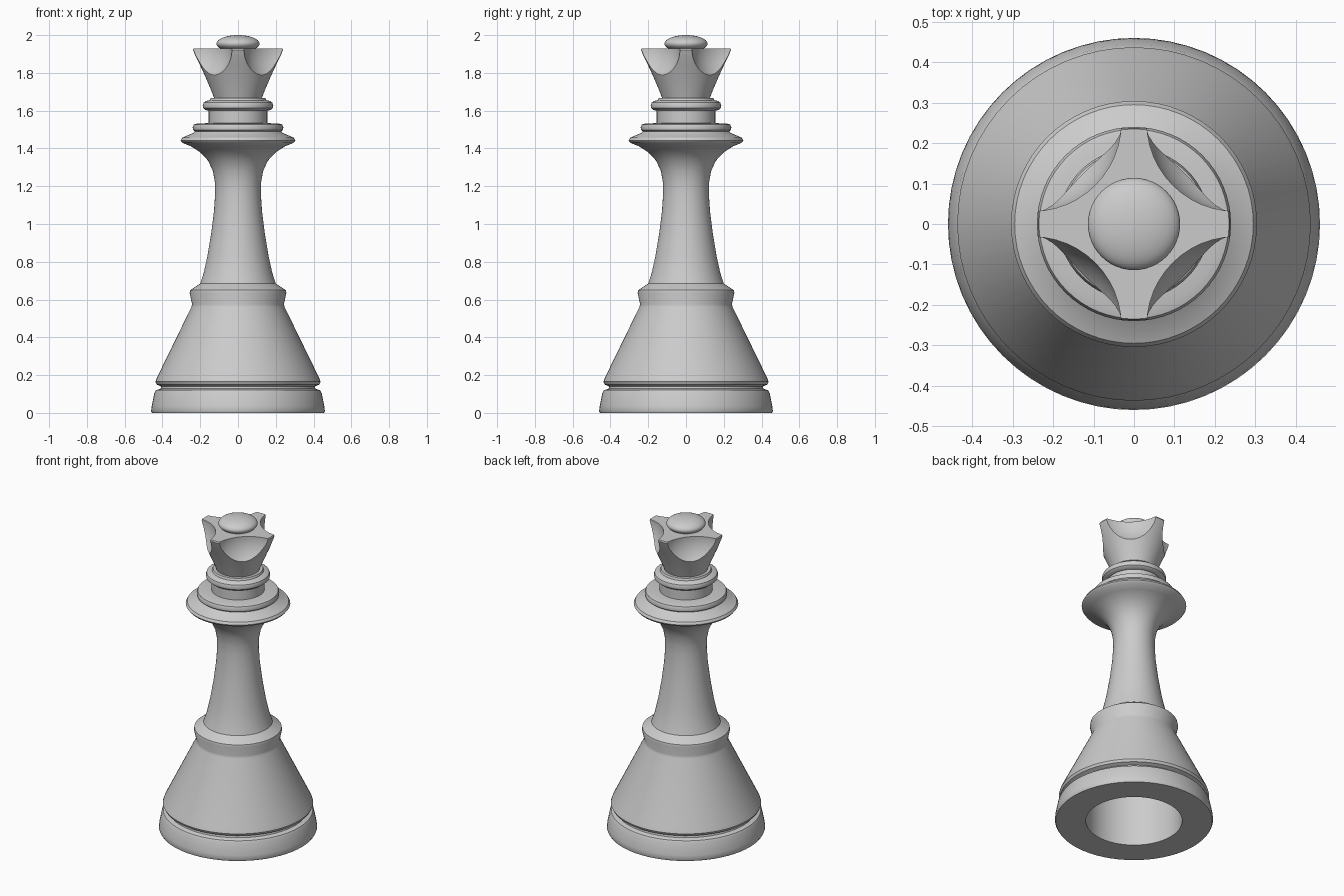
import bpy, bmesh, math

if "Cube" in bpy.data.objects:
    bpy.data.objects.remove(bpy.data.objects["Cube"])

SEGMENTS = 64


def finish(obj, angle=35):
    bpy.ops.object.select_all(action='DESELECT')
    obj.select_set(True)
    bpy.context.view_layer.objects.active = obj
    bpy.ops.object.shade_smooth_by_angle(angle=math.radians(angle))


def lathe(name, profile):
    """Spin an (r, z) profile around z; r = 0 ends close on the axis."""
    bm = bmesh.new()
    verts = [bm.verts.new((r, 0, z)) for r, z in profile]
    edges = [bm.edges.new(pair) for pair in zip(verts, verts[1:])]
    bmesh.ops.spin(bm, geom=verts + edges, cent=(0, 0, 0), axis=(0, 0, 1),
                   angle=math.tau, steps=SEGMENTS, use_duplicate=False)
    bmesh.ops.remove_doubles(bm, verts=bm.verts, dist=1e-5)
    bmesh.ops.recalc_face_normals(bm, faces=bm.faces)
    mesh = bpy.data.meshes.new(name)
    bm.to_mesh(mesh)
    bm.free()
    obj = bpy.data.objects.new(name, mesh)
    bpy.context.collection.objects.link(obj)
    return obj


# Base, cone, stem and collars, with a recess underneath
body = lathe("body", [
    (0, 0.40), (0.28, 0.40), (0.28, 0), (0.455, 0), (0.46, 0.01), (0.457, 0.035),
    (0.443, 0.105), (0.435, 0.12), (0.41, 0.128), (0.407, 0.14),
    (0.43, 0.15), (0.437, 0.165), (0.43, 0.185), (0.247, 0.56),
    (0.243, 0.575), (0.256, 0.635), (0.253, 0.65), (0.235, 0.662), (0.2, 0.685),
    (0.182, 0.74), (0.162, 0.83), (0.142, 0.95), (0.127, 1.07),
    (0.121, 1.16), (0.122, 1.22), (0.133, 1.28), (0.158, 1.335),
    (0.2, 1.38), (0.25, 1.412), (0.295, 1.43), (0.304, 1.442),
    (0.295, 1.457), (0.235, 1.483), (0.228, 1.49), (0.238, 1.498), (0.24, 1.512),
    (0.234, 1.527), (0.215, 1.532), (0.155, 1.534), (0.155, 1.60), (0.172, 1.603),
    (0.184, 1.613), (0.187, 1.627), (0.182, 1.642), (0.168, 1.652),
    (0.15, 1.655), (0.145, 1.668), (0, 1.67)])
finish(body)

# Flared crown with four scooped notches on the diagonals
crown = lathe("crown", [
    (0, 1.655), (0.122, 1.655), (0.145, 1.715), (0.173, 1.78), (0.203, 1.845),
    (0.228, 1.895), (0.238, 1.922), (0.235, 1.93), (0, 1.93)])
for i in range(4):
    a = math.pi / 4 + i * math.pi / 2
    bpy.ops.mesh.primitive_uv_sphere_add(
        segments=48, ring_count=32, radius=0.22,
        location=(0.355 * math.cos(a), 0.355 * math.sin(a), 1.918))
    cutter = bpy.context.object
    cutter.name = "notch_cutter"
    mod = crown.modifiers.new("notch", 'BOOLEAN')
    mod.operation = 'DIFFERENCE'
    mod.solver = 'EXACT'
    mod.object = cutter
    bpy.context.view_layer.objects.active = crown
    bpy.ops.object.modifier_apply(modifier=mod.name)
    bpy.data.objects.remove(cutter)
finish(crown)

# Flattened finial on top
bpy.ops.mesh.primitive_uv_sphere_add(segments=48, ring_count=24, radius=1,
                                     location=(0, 0, 1.955))
finial = bpy.context.object
finial.name = "finial"
finial.scale = (0.114, 0.114, 0.045)
bpy.ops.object.transform_apply(location=False, rotation=False, scale=True)
finish(finial)
